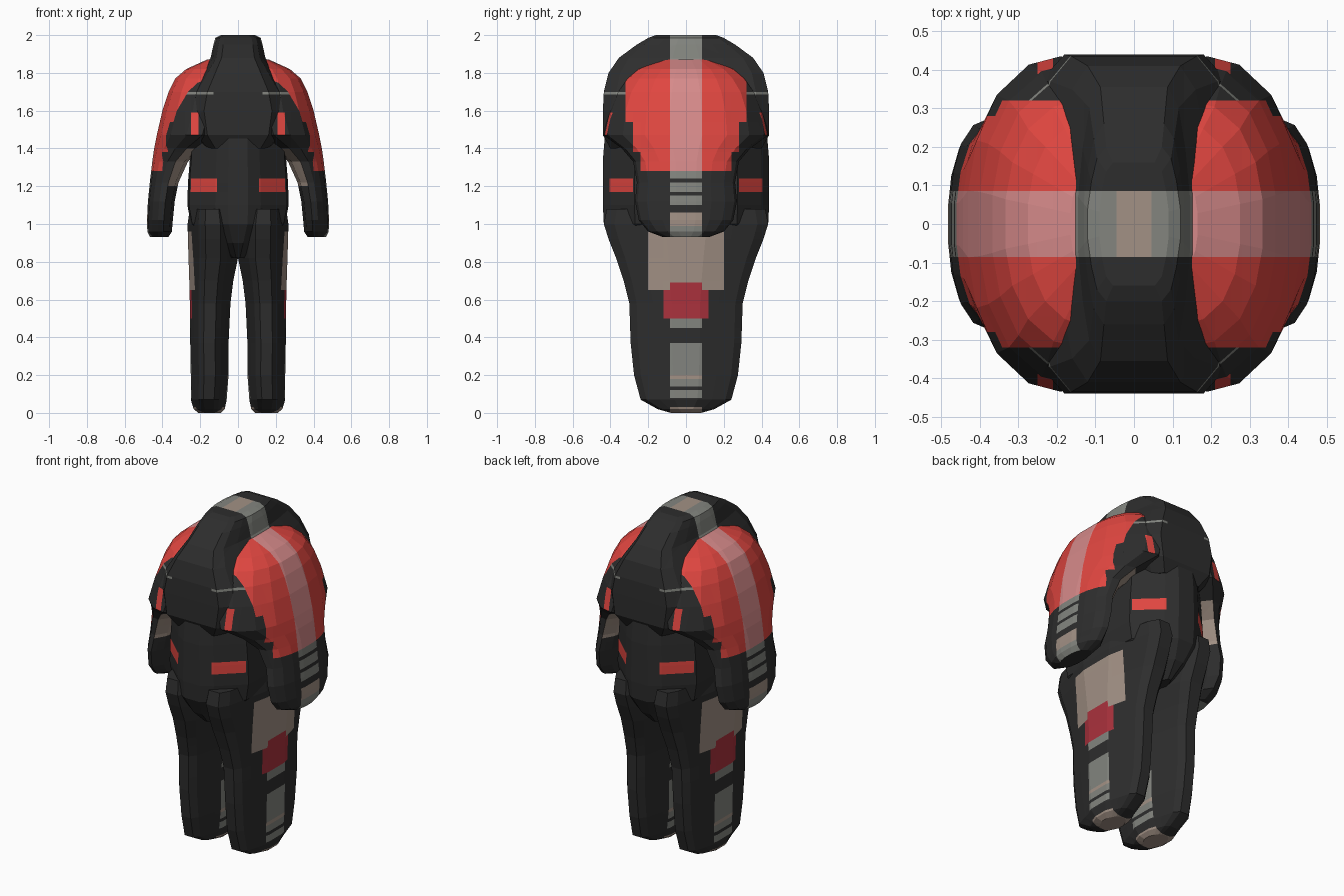
import bpy, bmesh
from mathutils import Vector

cube = bpy.data.objects.get("Cube")
if cube:
    bpy.data.objects.remove(cube)


def material(name, code):
    def linear(i):
        c = int(code[i:i + 2], 16) / 255
        return c / 12.92 if c < 0.04 else ((c + 0.055) / 1.055) ** 2.4
    col = (linear(0), linear(2), linear(4), 1)
    m = bpy.data.materials.new(name)
    m.use_nodes = True
    m.diffuse_color = col
    m.node_tree.nodes["Principled BSDF"].inputs["Base Color"].default_value = col
    return m


MATS = [material("black cloth", "2d2d2d"), material("red cloth", "e04640"),
        material("pink stripe", "d68a8a"), material("grey stripe", "83857f"),
        material("taupe panel", "a29185"), material("crimson patch", "ab323d")]
BLACK, RED, PINK, GREY, TAUPE, CRIMSON = range(6)


def both(quarter):
    return quarter + [(-u, v) for u, v in reversed(quarter)]


# Half cross-sections, mirrored front to back
CHEST = both([(1, .2), (.92, .55), (.8, .85), (.6, 1)])
WAIST = both([(1, .25), (.97, .62), (.45, .91), (.2, 1)])
LEG = both([(1, .25), (.78, .58), (.57, .87), (.3, 1)])
SLEEVE = [(1, .2), (.88, .5), (.6, .77), (.15, .95), (-.3, 1), (-.8, .75), (-1, .3)]
STRIPE = .085


def loft(name, rings, half, cuts, rule, side=1):
    """Stack rings (z, x min, x max, half depth), cut colour borders, colour by rule."""
    outline = half + [(u, -v) for u, v in reversed(half)]
    bm = bmesh.new()
    loops = []
    for z, x0, x1, d in rings:
        c, w = (x0 + x1) / 2, (x1 - x0) / 2
        loops.append([bm.verts.new((side * (c + u * w), v * d, z)) for u, v in outline])
    n = len(outline)
    for a, b in zip(loops, loops[1:]):
        for i in range(n):
            j = (i + 1) % n
            bm.faces.new((a[i], a[j], b[j], b[i]))
    bm.faces.new(loops[0])
    bm.faces.new(loops[-1])
    bmesh.ops.recalc_face_normals(bm, faces=bm.faces[:])
    for axis, places in cuts.items():
        for p in places:
            for s in ((1,) if axis == "z" else (1, -1)):
                no = Vector([axis == a for a in "xyz"])
                bmesh.ops.bisect_plane(bm, geom=bm.verts[:] + bm.edges[:] + bm.faces[:],
                                       plane_co=no * p * s, plane_no=no, dist=1e-5)
    bm.normal_update()
    for f in bm.faces:
        p = f.calc_center_median()
        f.material_index = rule(abs(p.x), abs(p.y), p.z, f.normal.x * side)
    me = bpy.data.meshes.new(name)
    bm.to_mesh(me)
    bm.free()
    for m in MATS:
        me.materials.append(m)
    ob = bpy.data.objects.new(name, me)
    bpy.context.collection.objects.link(ob)


def within(v, *spans):
    return any(a < v < b for a, b in spans)


def chest_detail(x, y, z):
    # red chest tab and thin pocket piping, front and back
    if y > .34 and .21 < x < .25 and 1.47 < z < 1.59:
        return RED
    if y > .29 and .13 < x < .28 and 1.685 < z < 1.698:
        return GREY
    return BLACK


def chest_rule(x, y, z, nx):
    if y < STRIPE and z > 1.8:
        return TAUPE if x < .045 else GREY
    return chest_detail(x, y, z)


def waist_rule(x, y, z, nx):
    return RED if y > .28 and x > .11 and 1.17 < z < 1.24 else BLACK


def sleeve_rule(x, y, z, nx):
    if nx < -.15 and x < .38 and 1.2 < z < 1.4:
        return TAUPE
    limit = .32 if z > 1.54 else .28 if z > 1.38 else .24
    if z > 1.28 and y < limit and (nx > .1 or z > 1.75):
        return PINK if y < STRIPE else RED
    if y < STRIPE and nx > 0:
        if z < 1.06:
            return TAUPE if z > .99 else GREY
        if within(z, (1.1, 1.15), (1.17, 1.22), (1.24, 1.28)):
            return GREY
    return chest_detail(x, y, z)


def leg_rule(x, y, z, nx):
    outer = nx > .1
    if outer and y < .12 and .5 < z < .69 and (z < .65 or y < STRIPE):
        return CRIMSON
    if outer and y < .2 and .65 < z < .96:
        return TAUPE
    if y < STRIPE:
        if z < .03 or within(z, (.18, .2)):
            return TAUPE
        if within(z, (.08, .12), (.14, .18), (.2, .37), (.45, .5)):
            return GREY
    return BLACK


# Chest with the tall arched collar
chest = [(1.4, .2, .4), (1.47, .27, .44), (1.6, .3, .44), (1.7, .27, .435),
         (1.8, .2, .41), (1.88, .145, .355), (1.95, .13, .26), (1.985, .12, .2), (2, .09, .16)]
loft("chest_and_collar", [(z, -w, w, d) for z, w, d in chest], CHEST,
     {"x": [.045, .13, .21, .25], "y": [STRIPE], "z": [1.47, 1.59, 1.685, 1.698]}, chest_rule)

# Waist with its red pocket flaps
waist = [(.82, .05, .3), (.9, .14, .38), (1, .25, .435), (1.1, .268, .44),
         (1.22, .265, .44), (1.34, .255, .44), (1.46, .25, .43)]
loft("waist", [(z, -w, w, d) for z, w, d in waist], WAIST,
     {"x": [.11], "y": [.28], "z": [1.17, 1.24]}, waist_rule)

# Sleeves and trouser legs
sleeve = [(.93, .37, .465, .12), (.96, .35, .48, .2), (1.02, .345, .482, .25), (1.12, .335, .477, .27),
          (1.22, .315, .467, .26), (1.33, .265, .454, .28), (1.4, .18, .444, .34),
          (1.47, .06, .43, .435), (1.6, .02, .4, .415), (1.7, .03, .367, .375),
          (1.77, .04, .333, .32), (1.82, .05, .275, .26), (1.87, .06, .165, .14)]
leg = [(0, .09, .21, .08), (.02, .07, .235, .15), (.07, .06, .25, .24), (.2, .05, .25, .275),
       (.37, .05, .253, .293), (.58, .04, .255, .3), (.7, .025, .258, .33),
       (.82, 0, .262, .37), (.92, 0, .265, .41), (1, 0, .267, .435), (1.08, .02, .255, .42)]
for label, s in (("left", 1), ("right", -1)):
    loft(label + "_sleeve", sleeve, SLEEVE,
         {"x": [.13, .21, .25, .28], "y": [STRIPE, .24, .28, .32],
          "z": [.99, 1.06, 1.1, 1.15, 1.17, 1.2, 1.24, 1.28, 1.38, 1.47, 1.54, 1.59,
                1.685, 1.698]}, sleeve_rule, s)
    loft(label + "_leg", leg, LEG,
         {"y": [STRIPE, .12, .2],
          "z": [.03, .08, .12, .14, .18, .45, .5, .65, .69, .96]}, leg_rule, s)
